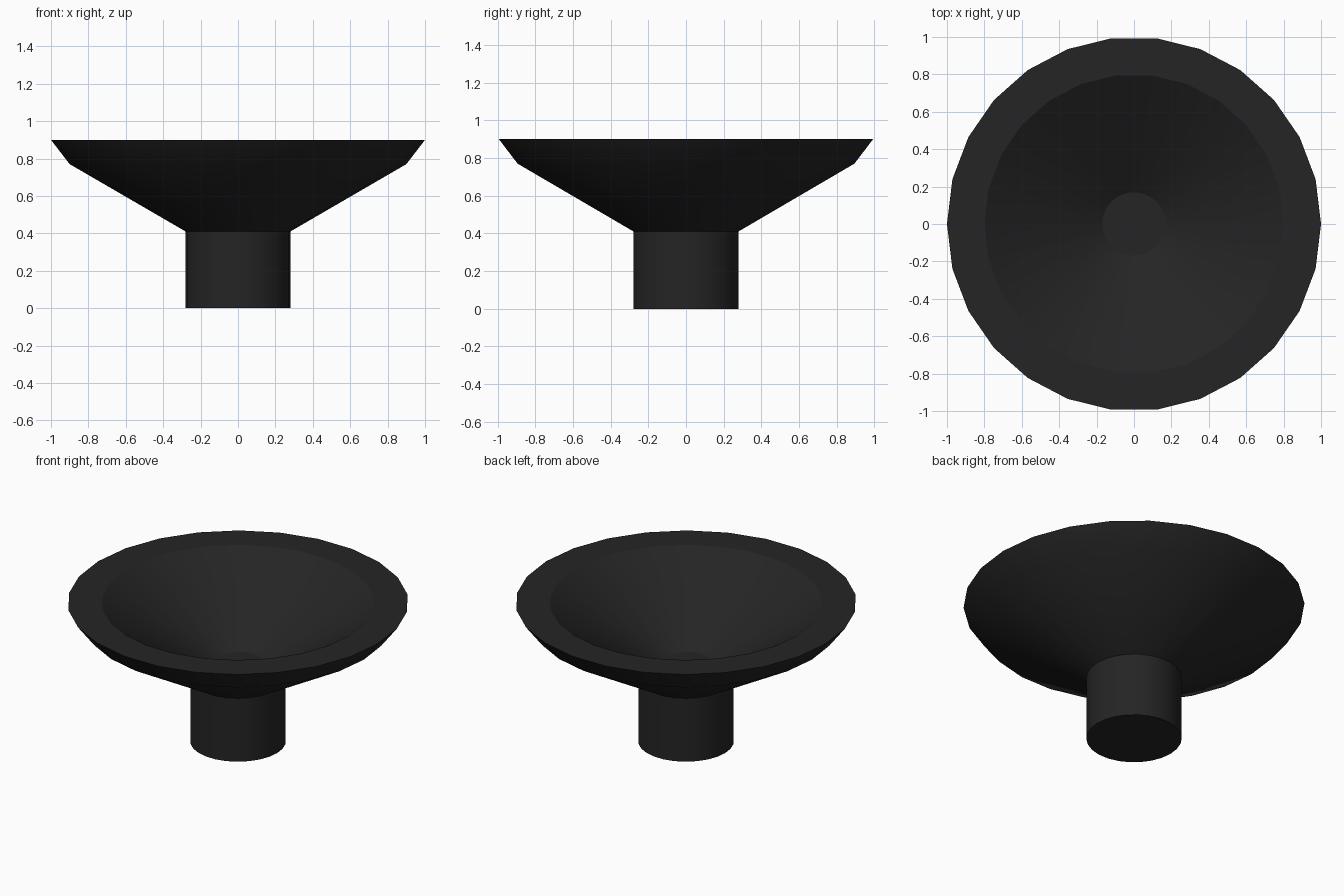
import bpy, bmesh, math

if "Cube" in bpy.data.objects:
    bpy.data.objects.remove(bpy.data.objects["Cube"])

SIDES = 26

black = bpy.data.materials.new("matte_black")
black.diffuse_color = (0.018, 0.018, 0.018, 1)
black.use_nodes = True
black.node_tree.nodes["Principled BSDF"].inputs["Base Color"].default_value = black.diffuse_color


def lathe(name, profile):
    """Revolve (radius, z) points around z, capping both ends."""
    bm = bmesh.new()
    rings = []
    for r, z in profile:
        rings.append([bm.verts.new((r * math.cos(2 * math.pi * i / SIDES),
                                    r * math.sin(2 * math.pi * i / SIDES), z))
                      for i in range(SIDES)])
    for a, b in zip(rings, rings[1:]):
        for i in range(SIDES):
            j = (i + 1) % SIDES
            bm.faces.new((a[i], a[j], b[j], b[i]))
    bm.faces.new(rings[0][::-1])
    bm.faces.new(rings[-1])
    bmesh.ops.recalc_face_normals(bm, faces=bm.faces)
    mesh = bpy.data.meshes.new(name)
    bm.to_mesh(mesh)
    bm.free()
    mesh.materials.append(black)
    obj = bpy.data.objects.new(name, mesh)
    bpy.context.collection.objects.link(obj)
    bpy.ops.object.select_all(action='DESELECT')
    obj.select_set(True)
    bpy.context.view_layer.objects.active = obj
    bpy.ops.object.shade_smooth_by_angle(angle=math.radians(30))
    return obj


# Stem, flared dish, flat rim and hollow with a flat floor, as one solid
lathe("dish_on_stem", [(0.28, 0), (0.28, 0.41), (0.90, 0.77), (1.0, 0.90),
                       (0.80, 0.90), (0.17, 0.50)])
